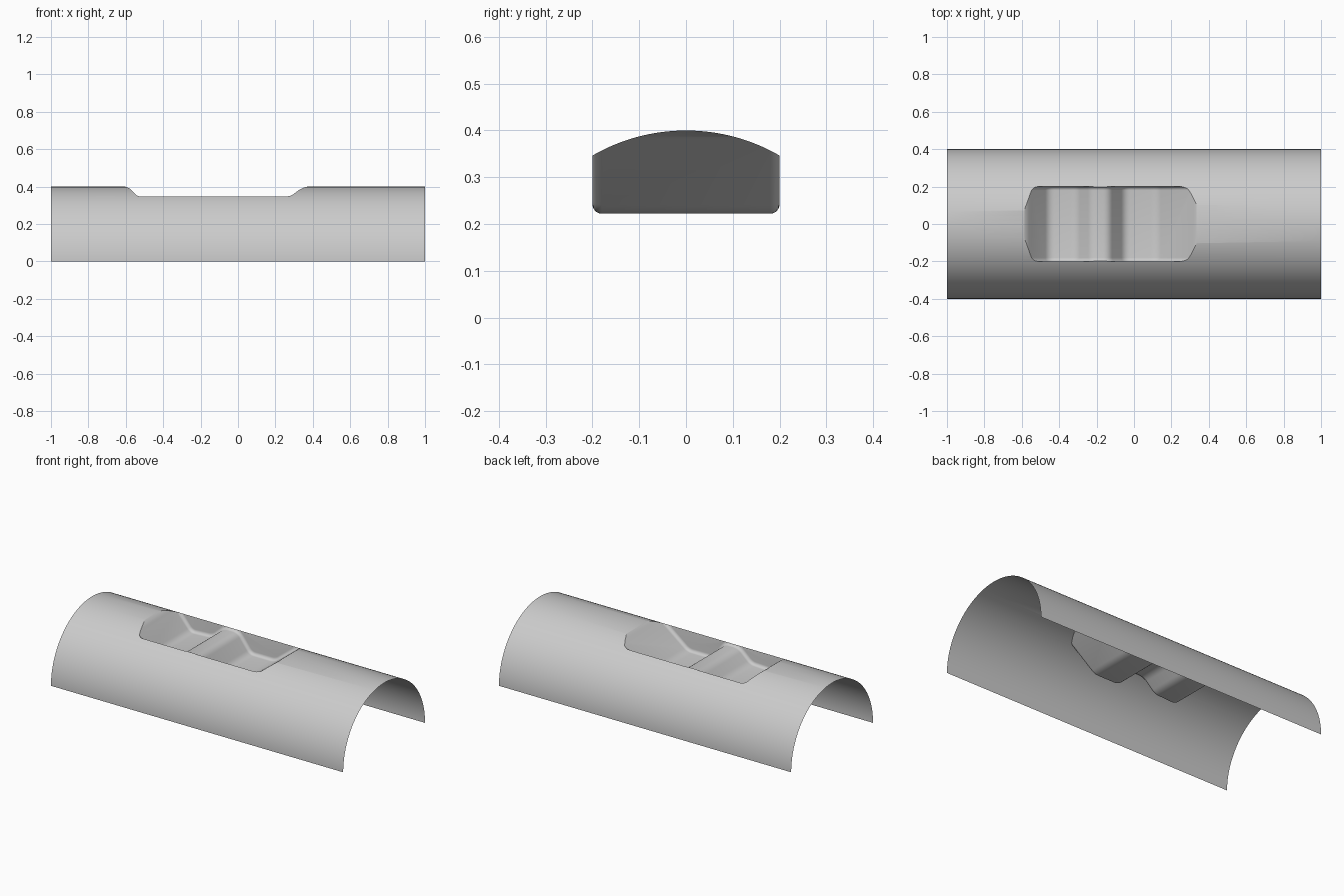
import bpy, bmesh, math
from mathutils import Vector

cube = bpy.data.objects.get("Cube")
if cube:
    bpy.data.objects.remove(cube, do_unlink=True)


def loft(name, rings):
    """Closed solid through a row of equal-sized point rings."""
    bm = bmesh.new()
    rows = [[bm.verts.new(p) for p in ring] for ring in rings]
    for a, b in zip(rows, rows[1:]):
        for i in range(len(a)):
            j = (i + 1) % len(a)
            bm.faces.new((a[i], a[j], b[j], b[i]))
    bm.faces.new(rows[0])
    bm.faces.new(rows[-1])
    bmesh.ops.recalc_face_normals(bm, faces=bm.faces)
    mesh = bpy.data.meshes.new(name)
    bm.to_mesh(mesh)
    bm.free()
    obj = bpy.data.objects.new(name, mesh)
    bpy.context.collection.objects.link(obj)
    return obj


def round_corners(points, trim, steps=8):
    """Replace each inner corner with a smooth curve."""
    pts = [Vector(p) for p in points]
    out = [pts[0]]
    for a, b, c in zip(pts, pts[1:], pts[2:]):
        p = b + (a - b).normalized() * trim
        q = b + (c - b).normalized() * trim
        for k in range(steps + 1):
            t = k / steps
            out.append(p * (1 - t) ** 2 + b * 2 * t * (1 - t) + q * t * t)
    return out + [pts[-1]]


def inset(points, d):
    """Shift an x-z polyline to its upper side."""
    out = []
    for i, p in enumerate(points):
        t = (points[min(i + 1, len(points) - 1)] - points[max(i - 1, 0)]).normalized()
        out.append(p + Vector((-t.y, t.x)) * d)
    return out


# Half-round body
RADIUS, SEGMENTS = 0.4, 96
arc = [(RADIUS * math.cos(math.pi * i / SEGMENTS), RADIUS * math.sin(math.pi * i / SEGMENTS))
       for i in range(SEGMENTS + 1)]
shell = loft("half_round_shell", [[(x, y, z) for y, z in arc] for x in (-1, 1)])

# Pocket cutter: stepped floor profile with rounded side edges
floor = round_corners([(-0.64, 0.408), (-0.58, 0.395), (-0.455, 0.25), (-0.31, 0.257),
                       (-0.225, 0.335), (-0.135, 0.335), (-0.05, 0.222), (0.12, 0.222),
                       (0.34, 0.393), (0.41, 0.408)], 0.03)
HALF_WIDTH, FILLET = 0.2, 0.02
levels = []
for k in range(7):
    a = math.pi / 2 * k / 6
    levels.append((HALF_WIDTH - FILLET * (1 - math.cos(a)), FILLET * (1 - math.sin(a))))
sections = [(-y, d) for y, d in levels] + [(y, d) for y, d in reversed(levels)]
rings = []
for y, d in sections:
    ring = [(p.x, y, p.y) for p in inset(floor, d)]
    rings.append(ring + [(0.41, y, 0.55), (-0.64, y, 0.55)])
cutter = loft("pocket_cutter", rings)
cutter.hide_render = True

# Sink the pocket into the body
cut = shell.modifiers.new("pocket", 'BOOLEAN')
cut.operation = 'DIFFERENCE'
cut.solver = 'EXACT'
cut.object = cutter
bpy.context.view_layer.update()
result = bpy.data.meshes.new_from_object(shell.evaluated_get(bpy.context.evaluated_depsgraph_get()))
shell.modifiers.clear()
shell.data = result
bpy.data.objects.remove(cutter, do_unlink=True)

# Open the ends and the underside to leave a thin sheet
bm = bmesh.new()
bm.from_mesh(result)
caps = [f for f in bm.faces
        if all(abs(v.co.x) > 0.999 for v in f.verts) and abs(f.normal.x) > 0.9
        or all(v.co.z < 0.001 for v in f.verts)]
bmesh.ops.delete(bm, geom=caps, context='FACES')
bm.to_mesh(result)
bm.free()

# Grey finish
grey = bpy.data.materials.new("light_grey")
grey.use_nodes = True
color = (0.6, 0.6, 0.6, 1)
grey.diffuse_color = color
grey.node_tree.nodes["Principled BSDF"].inputs["Base Color"].default_value = color
result.materials.clear()
result.materials.append(grey)

bpy.ops.object.select_all(action='DESELECT')
shell.select_set(True)
bpy.context.view_layer.objects.active = shell
bpy.ops.object.shade_smooth_by_angle(angle=math.radians(30))
